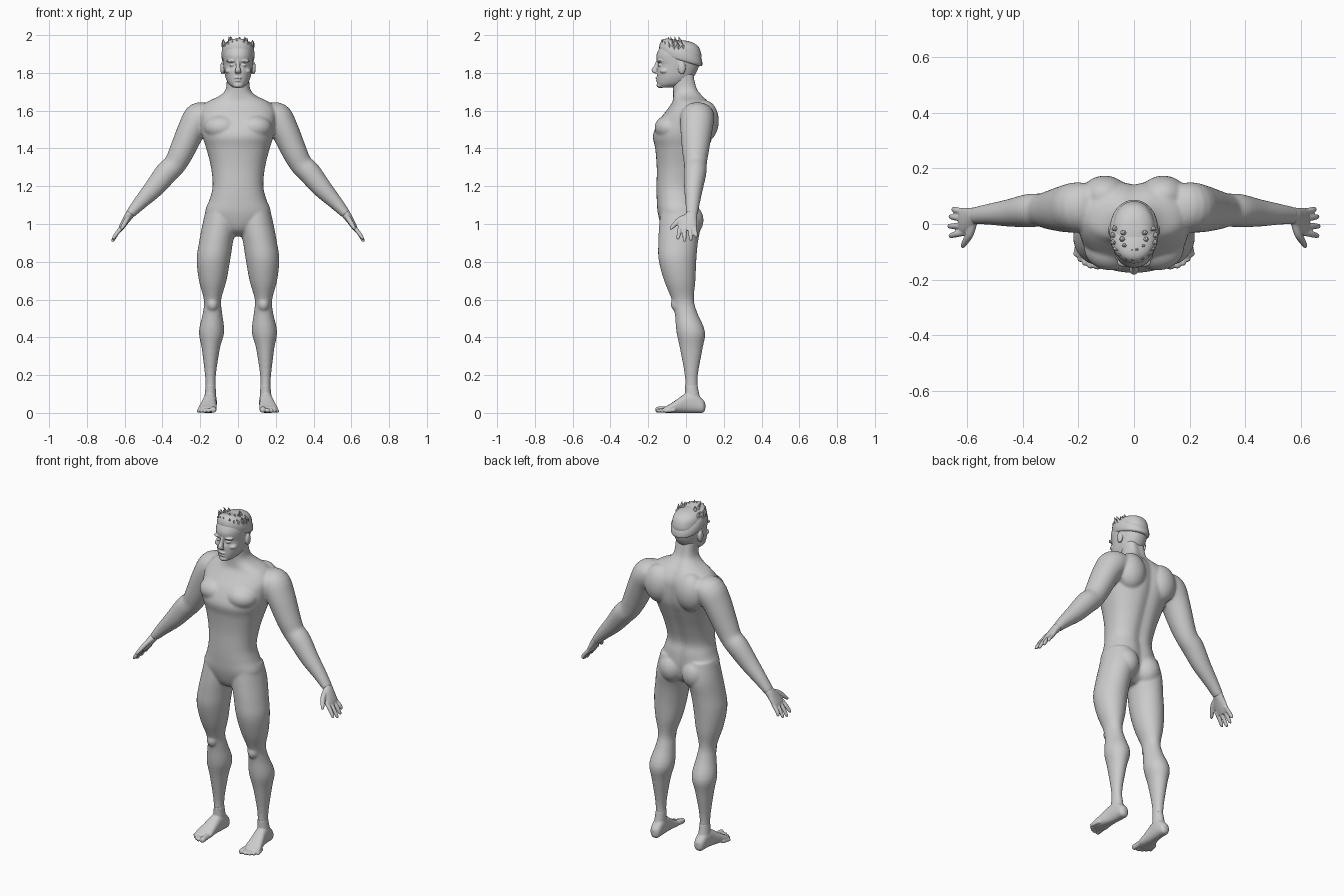
import bpy, bmesh, math, random
from mathutils import Vector, Matrix

random.seed(4)
X, Y, Z = Vector((1, 0, 0)), Vector((0, 1, 0)), Vector((0, 0, 1))
skin = bpy.data.materials.new("plain grey")
skin.diffuse_color = (0.6, 0.6, 0.6, 1)


def spline(rows, steps):
    """Catmull-Rom interpolation of section rows."""
    out = []
    for i in range(len(rows) - 1):
        a, b, c, d = (rows[max(i - 1, 0)], rows[i], rows[i + 1],
                      rows[min(i + 2, len(rows) - 1)])
        for s in range(steps):
            t = s / steps
            out.append([0.5 * (2 * q + (r - p) * t + (2 * p - 5 * q + 4 * r - w) * t * t
                               + (3 * q - p - 3 * r + w) * t ** 3)
                        for p, q, r, w in zip(a, b, c, d)])
    return out + [list(rows[-1])]


def loft(bm, rows, frame=None, power=2.0, n=28, steps=4, mirror=False, groove=0.0):
    """Closed tube through rows of (x, y, z, radius_u, radius_v)."""
    rows = spline(rows, steps)
    for sx in ((1, -1) if mirror else (1,)):
        rings = []
        for i, (x, y, z, ru, rv) in enumerate(rows):
            if frame:
                u, v = frame
            else:
                t = Vector(rows[min(i + 1, len(rows) - 1)][:3]) - Vector(rows[max(i - 1, 0)][:3])
                t.normalize()
                u = Y.cross(t).normalized()
                v = t.cross(u)
            ring = []
            for k in range(n):
                a = math.tau * k / n
                c, s = math.cos(a), math.sin(a)
                p = Vector((x, y, z))
                p += u * max(ru, 0.001) * math.copysign(abs(c) ** (2 / power), c)
                p += v * max(rv, 0.001) * math.copysign(abs(s) ** (2 / power), s)
                if groove and s > 0:
                    p.y -= groove * math.exp(-(p.x / 0.03) ** 2)
                ring.append(bm.verts.new((p.x * sx, p.y, p.z)))
            rings.append(ring)
        for r, q in zip(rings, rings[1:]):
            for k in range(n):
                bm.faces.new((r[k], r[(k + 1) % n], q[(k + 1) % n], q[k]))
        bm.faces.new(rings[0][::-1])
        bm.faces.new(rings[-1])


def blob(bm, center, radii, mirror=False):
    """Ellipsoid muscle or feature."""
    for sx in ((1, -1) if mirror else (1,)):
        m = Matrix.Translation((center[0] * sx, center[1], center[2])) @ Matrix.Diagonal((*radii, 1))
        bmesh.ops.create_uvsphere(bm, u_segments=24, v_segments=16, radius=1, matrix=m)


def finish(bm, name, voxel=None, smooth=0):
    bmesh.ops.recalc_face_normals(bm, faces=bm.faces)
    mesh = bpy.data.meshes.new(name)
    bm.to_mesh(mesh)
    bm.free()
    mesh.materials.append(skin)
    ob = bpy.data.objects.new(name, mesh)
    bpy.context.collection.objects.link(ob)
    if voxel:
        m = ob.modifiers.new("blend", 'REMESH')
        m.mode, m.voxel_size, m.use_smooth_shade = 'VOXEL', voxel, True
        s = ob.modifiers.new("soften", 'SMOOTH')
        s.factor, s.iterations = 0.5, smooth
    return ob


# Body: torso, neck, arms and legs blended together
bm = bmesh.new()
loft(bm, [(0, -.03, .935, .03, .04), (0, -.035, .97, .09, .085), (0, -.04, 1.05, .172, .108),
          (0, -.045, 1.13, .15, .11), (0, -.05, 1.2, .134, .106), (0, -.035, 1.3, .143, .12),
          (0, -.02, 1.4, .168, .143), (0, -.014, 1.47, .19, .161), (0, .006, 1.55, .2, .147),
          (0, .022, 1.6, .2, .126), (0, .025, 1.645, .165, .098), (0, .012, 1.68, .095, .08),
          (0, -.002, 1.72, .063, .067), (0, -.015, 1.8, .06, .062)],
     frame=(X, Y), power=2.3, n=48, groove=.012)
loft(bm, [(.14, .06, 1.59, .05, .08), (.2, .06, 1.565, .083, .09), (.245, .055, 1.5, .075, .085),
          (.3, .05, 1.38, .066, .07), (.335, .05, 1.315, .06, .06), (.378, .048, 1.272, .061, .06),
          (.445, .04, 1.19, .052, .05), (.52, .035, 1.11, .037, .038),
          (.573, .03, 1.05, .025, .031)], mirror=True)
loft(bm, [(.09, -.035, 1.1, .075, .095), (.098, -.032, 1.0, .09, .11), (.117, -.042, .9, .09, .105),
          (.13, -.045, .81, .089, .1), (.134, -.033, .7, .073, .083), (.135, -.017, .6, .046, .059),
          (.135, 0, .53, .051, .06), (.14, .025, .43, .067, .076), (.144, .028, .34, .048, .06),
          (.146, .028, .2, .029, .035), (.145, .03, .12, .027, .034), (.147, .04, .05, .03, .045)],
     frame=(X, Y), mirror=True)
blob(bm, (.075, .015, 1.02), (.075, .078, .088), True)      # buttocks
blob(bm, (.105, .1, 1.545), (.088, .074, .11), True)        # shoulder blades
blob(bm, (.085, -.085, 1.51), (.095, .082, .068), True)     # chest muscles
blob(bm, (.135, -.045, .575), (.032, .036, .04), True)      # knee caps
finish(bm, "body", .0065, 9)

# Hands: palm, four fingers and a thumb
bm = bmesh.new()
loft(bm, [(.56, .031, 1.066, .022, .028), (.575, .029, 1.047, .023, .031), (.592, .018, 1.022, .02, .042),
          (.615, .01, .985, .015, .047), (.625, .008, .965, .009, .043)], mirror=True)
for y0, y1, x1, z1 in ((.045, .053, .65, .928), (.02, .026, .66, .912),
                       (-.006, -.008, .664, .906), (-.031, -.042, .66, .918)):
    ym = (y0 + y1) / 2
    loft(bm, [(.607, y0, .99, .011, .011), (.638, ym, .955, .011, .0115),
              (x1 - .002, y1, z1 + .008, .009, .009), (x1, y1, z1, .004, .004)], n=12, mirror=True)
loft(bm, [(.578, .005, 1.04, .015, .016), (.59, -.035, 1.02, .014, .016), (.605, -.062, .995, .012, .012),
          (.616, -.08, .976, .008, .008), (.618, -.084, .972, .003, .003)], n=14, mirror=True)
finish(bm, "hands", .004, 3)

# Feet: heel to ball, then five toes
bm = bmesh.new()
loft(bm, [(.145, .102, .035, .01, .018), (.145, .088, .036, .028, .035), (.146, .045, .055, .034, .055),
          (.15, 0, .052, .036, .052), (.157, -.05, .035, .043, .035), (.162, -.09, .022, .049, .022),
          (.165, -.118, .015, .042, .014)], frame=(X, Z), power=2.4, mirror=True)
loft(bm, [(.145, .028, .15, .026, .033), (.146, .032, .1, .03, .038), (.147, .036, .05, .033, .05)],
     frame=(X, Y), mirror=True)
for x0, x1, y1, r in ((.132, .13, -.163, .016), (.153, .156, -.16, .0115), (.17, .176, -.15, .011),
                      (.185, .193, -.136, .0105), (.198, .208, -.117, .01)):
    loft(bm, [(x0, y1 + .06, r + .004, r, r), (x1, y1 + .012, r + .001, r, r),
              (x1, y1 + .003, r, r * .75, r * .7), (x1, y1, r, r * .3, r * .3)],
         frame=(X, Z), n=12, mirror=True)
finish(bm, "feet", .004, 3)

# Head with facial features
bm = bmesh.new()
loft(bm, [(0, -.105, 1.722, .026, .038), (0, -.075, 1.742, .05, .077), (0, -.058, 1.775, .066, .095),
          (0, -.047, 1.81, .073, .106), (0, -.038, 1.842, .078, .108), (0, -.038, 1.87, .08, .117),
          (0, -.037, 1.9, .081, .118), (0, -.035, 1.94, .073, .1), (0, -.04, 1.965, .047, .065),
          (0, -.04, 1.973, .012, .016)], frame=(X, Y), power=2.2, n=36)
loft(bm, [(0, -.146, 1.868, .009, .01), (0, -.156, 1.84, .01, .012), (0, -.166, 1.818, .014, .016),
          (0, -.162, 1.803, .017, .015), (0, -.152, 1.796, .01, .008)], frame=(X, Y), n=16)   # nose
blob(bm, (.032, -.137, 1.863), (.03, .018, .0085), True)    # brows
blob(bm, (.031, -.136, 1.841), (.015, .013, .008), True)    # eyes
blob(bm, (.045, -.112, 1.81), (.024, .026, .016), True)     # cheekbones
blob(bm, (0, -.147, 1.773), (.024, .015, .006))             # upper lip
blob(bm, (0, -.146, 1.759), (.02, .014, .006))              # lower lip
blob(bm, (0, -.135, 1.735), (.027, .021, .016))             # chin
blob(bm, (.082, -.022, 1.826), (.012, .02, .034), True)     # ears
finish(bm, "head", .0035, 3)

# Hair cap, higher at the forehead than at the nape
bm = bmesh.new()
loft(bm, [(0, -.03, 1.865, .078, .108), (0, -.027, 1.875, .086, .118), (0, -.03, 1.91, .087, .116),
          (0, -.036, 1.945, .073, .096), (0, -.042, 1.965, .045, .06), (0, -.044, 1.972, .01, .014)],
     frame=(X, Vector((0, .96, -.28))), power=2.1, n=32)
for f in bm.faces:
    f.smooth = True
finish(bm, "hair_cap")

# Jagged hair tufts around the front and crown
bm = bmesh.new()
for ring, count, top in ((1.0, 13, 1.98), (.55, 8, 2.0)):
    for i in range(count):
        a = math.radians(-115 + 230 * i / (count - 1))
        x, y = .07 * ring * math.sin(a), -.045 - .075 * ring * math.cos(a)
        z = 1.925 if ring == 1 else 1.95
        tip = top - random.uniform(0, .016)
        loft(bm, [(x, y, z, .015, .013), (x * 1.1, y - .004, (z + tip) / 2, .011, .009),
                  (x * 1.1 + random.uniform(-.01, .01), y - .01, tip, .001, .001)],
             frame=(X, Y), n=6, steps=1)
finish(bm, "hair_tufts")
